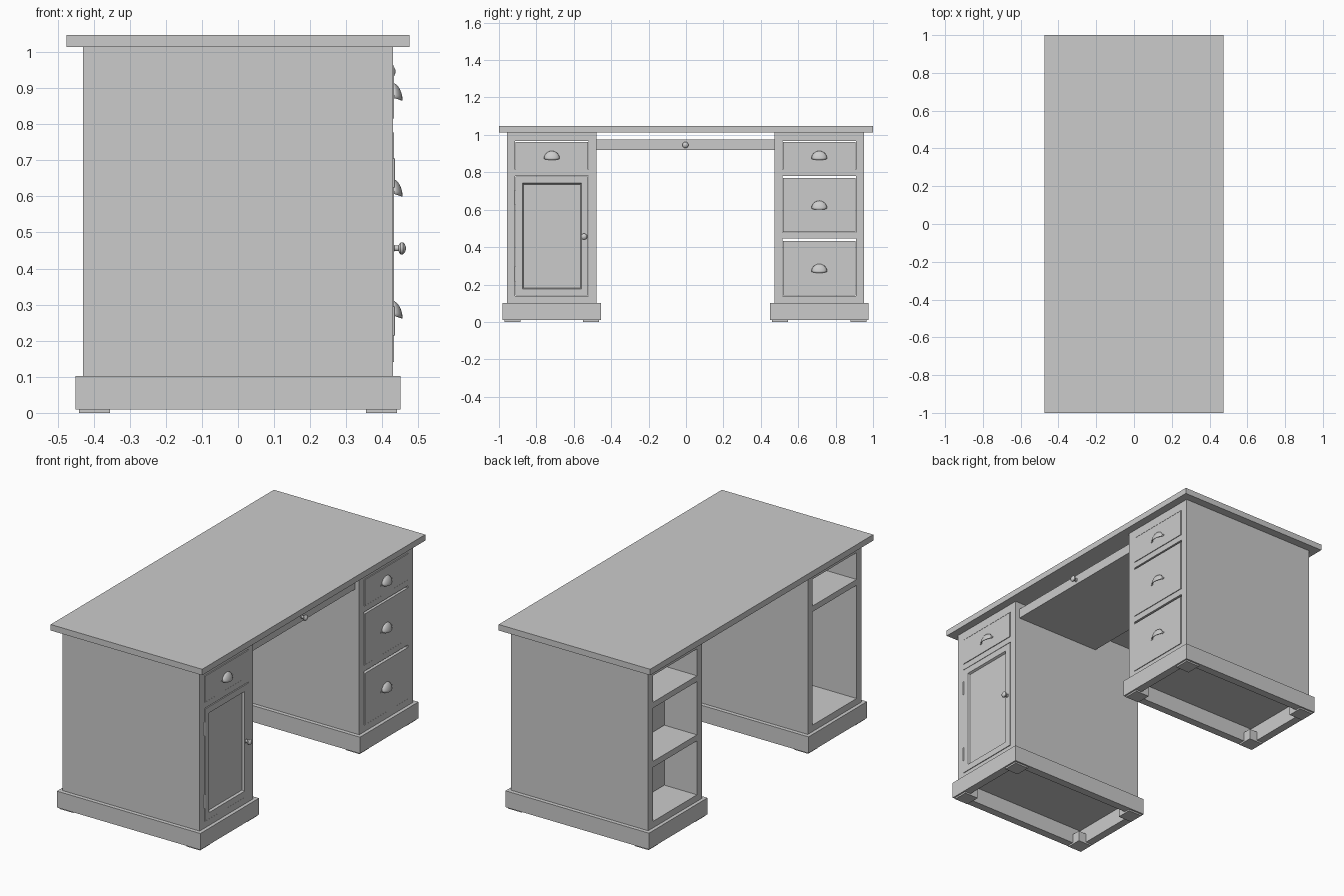
import bpy, bmesh, math
from mathutils import Matrix, Vector

if "Cube" in bpy.data.objects:
    bpy.data.objects.remove(bpy.data.objects["Cube"])


def finish(name, bm, smooth=False):
    bmesh.ops.recalc_face_normals(bm, faces=bm.faces)
    mesh = bpy.data.meshes.new(name)
    bm.to_mesh(mesh)
    bm.free()
    ob = bpy.data.objects.new(name, mesh)
    bpy.context.collection.objects.link(ob)
    if smooth:
        bpy.ops.object.select_all(action='DESELECT')
        ob.select_set(True)
        bpy.context.view_layer.objects.active = ob
        bpy.ops.object.shade_smooth_by_angle(angle=math.radians(40))
    return ob


def add_box(bm, x, y, z):
    size = Vector((x[1] - x[0], y[1] - y[0], z[1] - z[0]))
    mid = Vector((sum(x) / 2, sum(y) / 2, sum(z) / 2))
    bmesh.ops.create_cube(bm, size=1, matrix=Matrix.Translation(mid) @ Matrix.Diagonal((*size, 1)))


def boxes(name, *specs):
    bm = bmesh.new()
    for s in specs:
        add_box(bm, *s)
    return finish(name, bm)


def knob(name, x, y, z):
    # turned profile (distance out, radius) spun around the x axis
    prof = [(0, 0.012), (0.003, 0.008), (0.014, 0.008), (0.016, 0.013), (0.02, 0.0165),
            (0.026, 0.0165), (0.031, 0.012), (0.034, 0.005), (0.035, 0)]
    bm = bmesh.new()
    vs = [bm.verts.new((x + d, y, z + r)) for d, r in prof]
    es = [bm.edges.new(p) for p in zip(vs, vs[1:])]
    bmesh.ops.spin(bm, geom=vs + es, cent=(x, y, z), axis=(1, 0, 0),
                   angle=2 * math.pi, steps=20, use_merge=True)
    bmesh.ops.remove_doubles(bm, verts=bm.verts, dist=1e-5)
    finish(name, bm, True)


def cup_pull(name, y, z):
    # quarter dome, open underneath, with side flanges
    bm = bmesh.new()
    bmesh.ops.create_uvsphere(bm, u_segments=24, v_segments=12, radius=1)
    for co, no in (((0, 0, 0), (1, 0, 0)), ((0, 0, 0), (0, 0, 1))):
        bmesh.ops.bisect_plane(bm, geom=bm.verts[:] + bm.edges[:] + bm.faces[:], dist=1e-4,
                               plane_co=co, plane_no=no, clear_inner=True)
    for v in bm.verts:
        # lip dips slightly towards the front
        v.co = (FRONT + 0.024 * v.co.x, y + 0.042 * v.co.y,
                z + 0.04 * v.co.z - 0.008 * v.co.x)
    ob = finish(name, bm, True)
    mod = ob.modifiers.new("shell", 'SOLIDIFY')
    mod.thickness = 0.003
    boxes(name + "_flanges", *[((FRONT - 0.001, FRONT + 0.003),
          (y + s * 0.046 - 0.008, y + s * 0.046 + 0.008), (z - 0.002, z + 0.006)) for s in (-1, 1)])


def drawer(name, c, z0, z1, back, pull_z):
    # front board plus an open-topped box behind it
    h = HALF_OPEN - 0.004
    boxes(name + "_front", ((0.408, FRONT), (c - h, c + h), (z0, z1)))
    b, t, top = h - 0.002, 0.012, z1 - 0.02
    boxes(name + "_box",
          ((back, 0.408), (c - b, c + b), (z0 + 0.002, z0 + 0.012)),
          ((back, back + t), (c - b, c + b), (z0 + 0.012, top)),
          ((back + t, 0.408), (c - b, c - b + t), (z0 + 0.012, top)),
          ((back + t, 0.408), (c + b - t, c + b), (z0 + 0.012, top)))
    cup_pull(name + "_pull", c, pull_z)


FRONT = 0.432
HALF, HALF_OPEN = 0.24, 0.197
BODY = (-0.43, 0.43)
CENTRES = {"door_side": -0.7175, "drawer_side": 0.7125}

# desktop
boxes("desktop", ((-0.475, 0.475), (-1, 1), (1.014, 1.048)))

for side, c in CENTRES.items():
    # open-backed carcass: two sides, top, bottom and shelves
    levels = [(0.1, 0.139), (0.781, 0.814), (0.966, 1.014)]
    if side == "drawer_side":
        levels.insert(1, (0.445, 0.479))
    boxes(side + "_carcass",
          (BODY, (c - HALF, c - HALF_OPEN), (0.1, 1.014)),
          (BODY, (c + HALF_OPEN, c + HALF), (0.1, 1.014)),
          *[(BODY, (c - HALF_OPEN, c + HALF_OPEN), z) for z in levels])

    # hollow plinth ring
    o, t, z = 0.2625, 0.045, (0.009, 0.102)
    boxes(side + "_plinth",
          ((-0.45, 0.45), (c - o, c - o + t), z), ((-0.45, 0.45), (c + o - t, c + o), z),
          ((-0.45, -0.45 + t), (c - o + t, c + o - t), z),
          ((0.45 - t, 0.45), (c - o + t, c + o - t), z))

    # corner feet
    boxes(side + "_feet", *[((sx * 0.398 - 0.043, sx * 0.398 + 0.043),
          (c + sy * 0.21 - 0.043, c + sy * 0.21 + 0.043), (0, 0.06))
          for sx in (-1, 1) for sy in (-1, 1)])

    # top drawer
    drawer(side + "_top_drawer", c, 0.816, 0.963, 0.1, 0.874)

# lower drawers
c = CENTRES["drawer_side"]
drawer("middle_drawer", c, 0.481, 0.77, -0.23, 0.608)
drawer("bottom_drawer", c, 0.141, 0.432, -0.23, 0.27)

# door with recessed panel
c = CENTRES["door_side"]
bm = bmesh.new()
add_box(bm, (0.405, FRONT), (c - HALF_OPEN + 0.004, c + HALF_OPEN - 0.003), (0.141, 0.777))
bm.normal_update()
face = max(bm.faces, key=lambda f: f.calc_center_median().x)
bmesh.ops.inset_region(bm, faces=[face], thickness=0.05)
bmesh.ops.inset_region(bm, faces=[face], thickness=0.008, depth=-0.012)
finish("door", bm)
knob("door_knob", FRONT - 0.001, -0.545, 0.456)

# door hinges
for i, z in enumerate((0.255, 0.665)):
    bm = bmesh.new()
    bmesh.ops.create_cone(bm, cap_ends=True, segments=12, radius1=0.005, radius2=0.005, depth=0.08,
                          matrix=Matrix.Translation((0.43, c - HALF_OPEN + 0.002, z)))
    finish(f"door_hinge_{i + 1}", bm, True)

# sliding tray between the pedestals
boxes("tray", ((-0.13, 0.403), (-0.4775, 0.4725), (0.92, 0.975)))
knob("tray_knob", 0.402, -0.003, 0.946)
